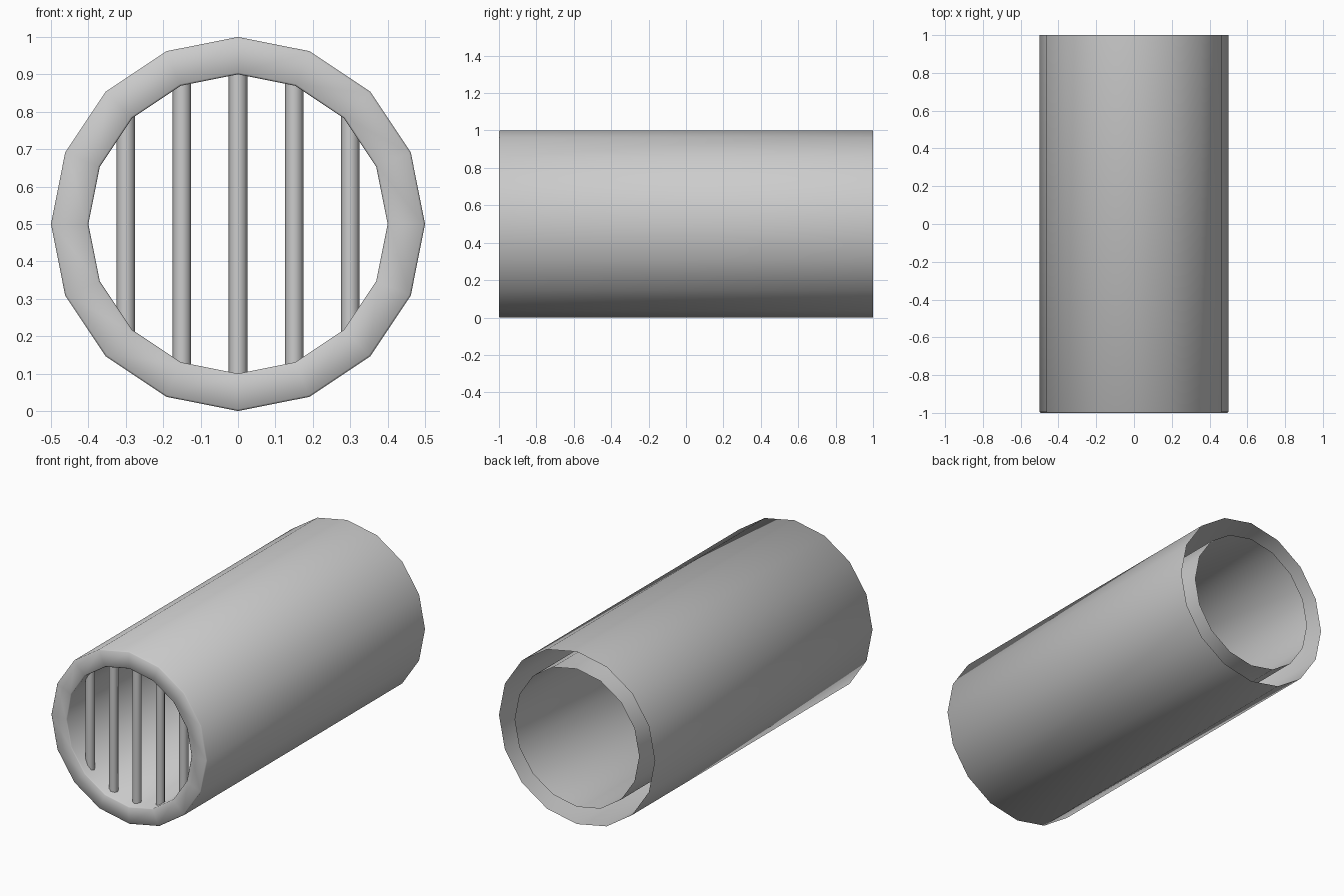
import bpy, bmesh
from math import cos, sin, pi, sqrt, radians

if "Cube" in bpy.data.objects:
    bpy.data.objects.remove(bpy.data.objects["Cube"])

SIDES, CZ = 16, 0.5


def finish(name, bm, angle):
    bmesh.ops.recalc_face_normals(bm, faces=bm.faces[:])
    mesh = bpy.data.meshes.new(name)
    bm.to_mesh(mesh)
    bm.free()
    obj = bpy.data.objects.new(name, mesh)
    bpy.context.collection.objects.link(obj)
    bpy.ops.object.select_all(action='DESELECT')
    obj.select_set(True)
    bpy.context.view_layer.objects.active = obj
    bpy.ops.object.shade_smooth_by_angle(angle=radians(angle))
    return obj


# Double-walled pipe: rounded lip at the front, gap between walls open at the back
profile = [(0.5, 1), (0.5, -0.995), (0.495, -1), (0.405, -1), (0.4, -0.995), (0.4, 1)]
bm = bmesh.new()
rings = []
for r, y in profile:
    rings.append([bm.verts.new((r * cos(2 * pi * i / SIDES), y, CZ + r * sin(2 * pi * i / SIDES)))
                  for i in range(SIDES)])
for a, b in zip(rings, rings[1:]):
    for i in range(SIDES):
        j = (i + 1) % SIDES
        bm.faces.new((a[i], b[i], b[j], a[j]))
# recalc may pick either side on an open shell, so check the outer wall afterwards
pipe = finish("pipe", bm, 60)
outer = max(pipe.data.polygons, key=lambda p: p.center.z)
if outer.normal.z < 0:
    pipe.data.flip_normals()

# Vertical grate bars just inside the front opening
for k in range(-2, 3):
    x = 0.15 * k
    bm = bmesh.new()
    bmesh.ops.create_cone(bm, cap_ends=True, segments=8, radius1=0.025, radius2=0.025,
                          depth=2 * (sqrt(0.16 - x * x) + 0.03))
    bar = finish(f"grate_bar_{k + 3}", bm, 60)
    bar.location = (x, -0.925, CZ)
